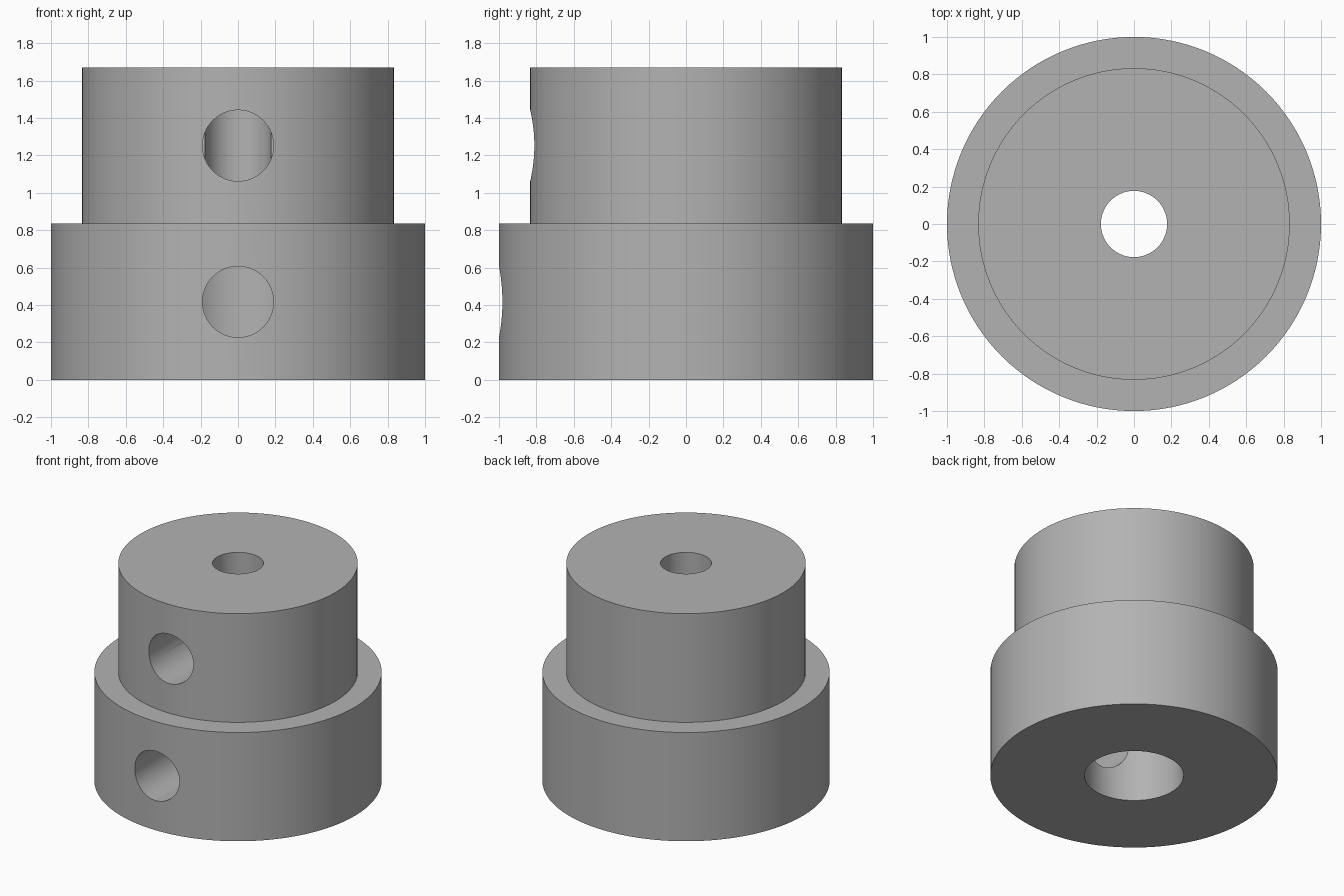
import bpy, bmesh, math
from mathutils import Matrix, Vector

SEGMENTS = 128
HEIGHT, STEP = 1.67, 0.835
HOLE_RADIUS = 0.19

if "Cube" in bpy.data.objects:
    bpy.data.objects.remove(bpy.data.objects["Cube"], do_unlink=True)

# Plain grey metal
grey = bpy.data.materials.new("grey metal")
grey.use_nodes = True
colour = (0.45, 0.45, 0.45, 1)
grey.diffuse_color = colour
grey.node_tree.nodes["Principled BSDF"].inputs["Base Color"].default_value = colour


def make_object(name, bm):
    bmesh.ops.recalc_face_normals(bm, faces=bm.faces)
    mesh = bpy.data.meshes.new(name)
    bm.to_mesh(mesh)
    bm.free()
    mesh.materials.append(grey)
    obj = bpy.data.objects.new(name, mesh)
    bpy.context.collection.objects.link(obj)
    return obj


def lathe(name, profile):
    """Revolve a closed (radius, height) profile about the z axis."""
    bm = bmesh.new()
    verts = [bm.verts.new((r, 0, z)) for r, z in profile]
    edges = [bm.edges.new((a, b)) for a, b in zip(verts, verts[1:] + verts[:1])]
    bmesh.ops.spin(bm, geom=verts + edges, cent=(0, 0, 0), axis=(0, 0, 1),
                   angle=math.tau, steps=SEGMENTS, use_merge=True)
    bmesh.ops.remove_doubles(bm, verts=bm.verts, dist=1e-5)
    return make_object(name, bm)


def screw_hole_cutter(name, z):
    """Round cutter running from the central axis out through the front."""
    length = 1.2
    bm = bmesh.new()
    bmesh.ops.create_cone(
        bm, cap_ends=True, segments=64, radius1=HOLE_RADIUS, radius2=HOLE_RADIUS,
        depth=length,
        matrix=Matrix.Translation(Vector((0, -length / 2, z)))
        @ Matrix.Rotation(math.pi / 2, 4, "X"))
    return make_object(name, bm)


# Stepped collar with a wide lower bore and a narrow upper bore
collar = lathe("stepped_collar", [
    (0.345, 0), (1, 0), (1, STEP), (0.833, STEP),
    (0.833, HEIGHT), (0.177, HEIGHT), (0.177, STEP), (0.345, STEP)])

# Set screw holes, one in each tier
cutters = [screw_hole_cutter("lower_hole_cutter", STEP / 2),
           screw_hole_cutter("upper_hole_cutter", STEP * 1.5)]
for cutter in cutters:
    cut = collar.modifiers.new("screw hole", "BOOLEAN")
    cut.object = cutter
    cut.operation = "DIFFERENCE"
    cut.solver = "EXACT"

# Apply the cuts, then smooth the round walls
bpy.ops.object.select_all(action="DESELECT")
collar.select_set(True)
bpy.context.view_layer.objects.active = collar
for modifier in list(collar.modifiers):
    bpy.ops.object.modifier_apply(modifier=modifier.name)
for cutter in cutters:
    bpy.data.objects.remove(cutter, do_unlink=True)
bpy.ops.object.shade_smooth_by_angle(angle=math.radians(30))
